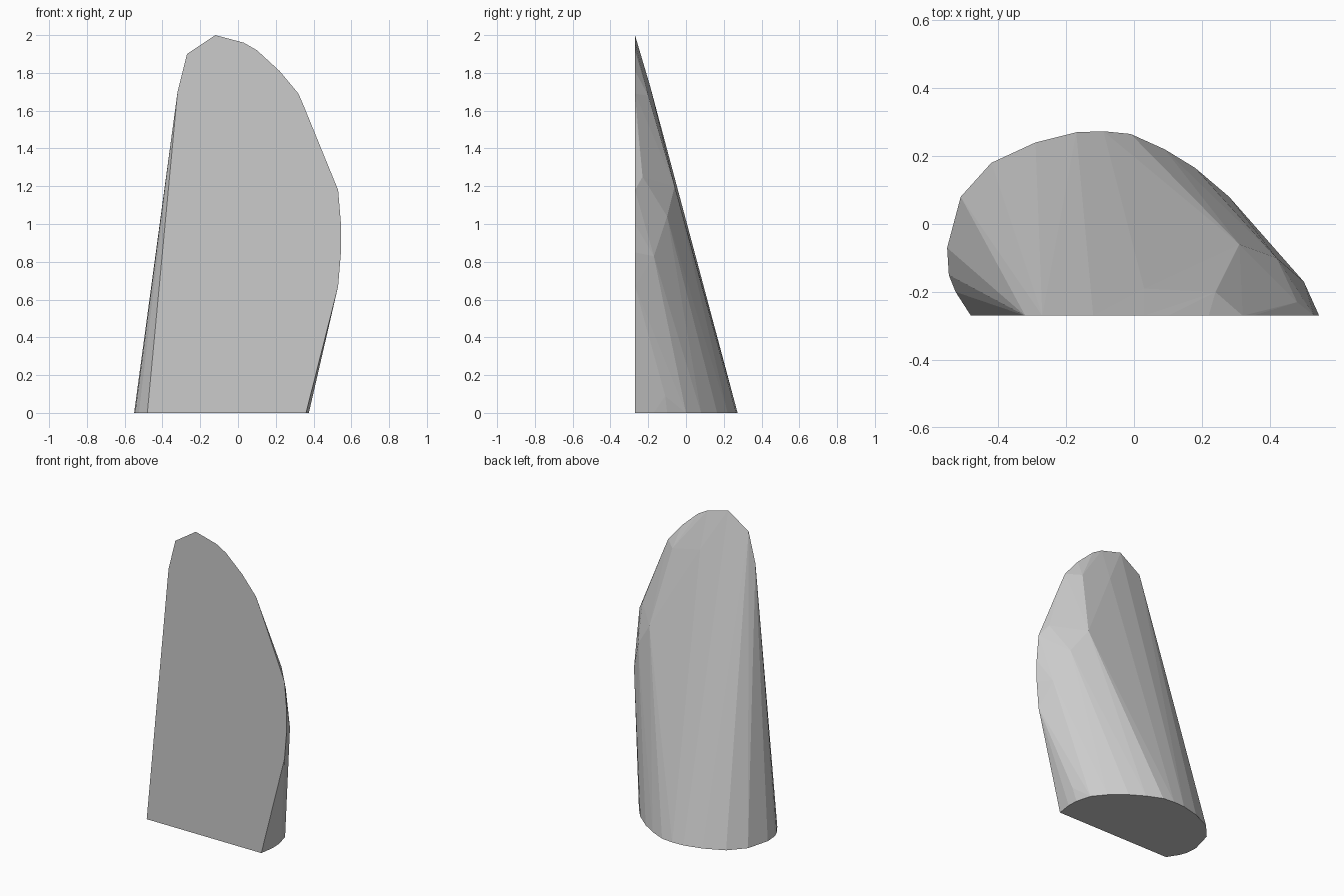
import bpy
import bmesh
import math

cube = bpy.data.objects.get("Cube")
if cube:
    bpy.data.objects.remove(cube, do_unlink=True)

FRONT_Y = -0.27

# Flat front face outline (x, z)
front_outline = [
    (-0.48, 0), (-0.32, 1.7), (-0.27, 1.9), (-0.12, 2), (0.03, 1.96),
    (0.1, 1.92), (0.22, 1.81), (0.32, 1.69), (0.35, 1.62), (0.53, 1.18),
    (0.545, 1), (0.545, 0.85), (0.53, 0.67), (0.36, 0),
]
# Rounded base outline (x, y)
base_outline = [
    (-0.525, -0.2), (-0.545, -0.15), (-0.55, -0.07), (-0.51, 0.08),
    (-0.42, 0.18), (-0.29, 0.24), (-0.17, 0.27), (-0.09, 0.273),
    (-0.01, 0.265), (0.09, 0.22), (0.18, 0.165), (0.28, 0.08),
    (0.345, 0), (0.372, -0.1), (0.375, -0.17),
]
# Corners on the bulging left shoulder (x, y, z)
shoulder = [
    (0.31, -0.06, 1.2), (0.42, -0.1, 1.04), (0.5, -0.17, 0.83),
    (0.48, -0.23, 1.25), (0.24, -0.2, 1.68), (0.03, -0.19, 1.73),
    (0.395, -0.11, 0.09),
]

points = [(x, FRONT_Y, z) for x, z in front_outline]
points += [(x, y, 0) for x, y in base_outline]
points += shoulder

# Faceted solid wrapped around the outlines
bm = bmesh.new()
for p in points:
    bm.verts.new(p)
hull = bmesh.ops.convex_hull(bm, input=bm.verts[:])
inside = {g for g in hull["geom_interior"] + hull["geom_unused"]
          if isinstance(g, bmesh.types.BMVert)}
bmesh.ops.delete(bm, geom=list(inside), context="VERTS")
bmesh.ops.dissolve_limit(bm, angle_limit=math.radians(0.5),
                         verts=bm.verts[:], edges=bm.edges[:])
bmesh.ops.recalc_face_normals(bm, faces=bm.faces[:])

mesh = bpy.data.meshes.new("stone_slab")
bm.to_mesh(mesh)
bm.free()
slab = bpy.data.objects.new("stone_slab", mesh)
bpy.context.collection.objects.link(slab)

# Plain grey stone
grey = bpy.data.materials.new("stone_grey")
grey.use_nodes = True
colour = (0.6, 0.6, 0.6, 1)
grey.diffuse_color = colour
grey.node_tree.nodes["Principled BSDF"].inputs["Base Color"].default_value = colour
mesh.materials.append(grey)
